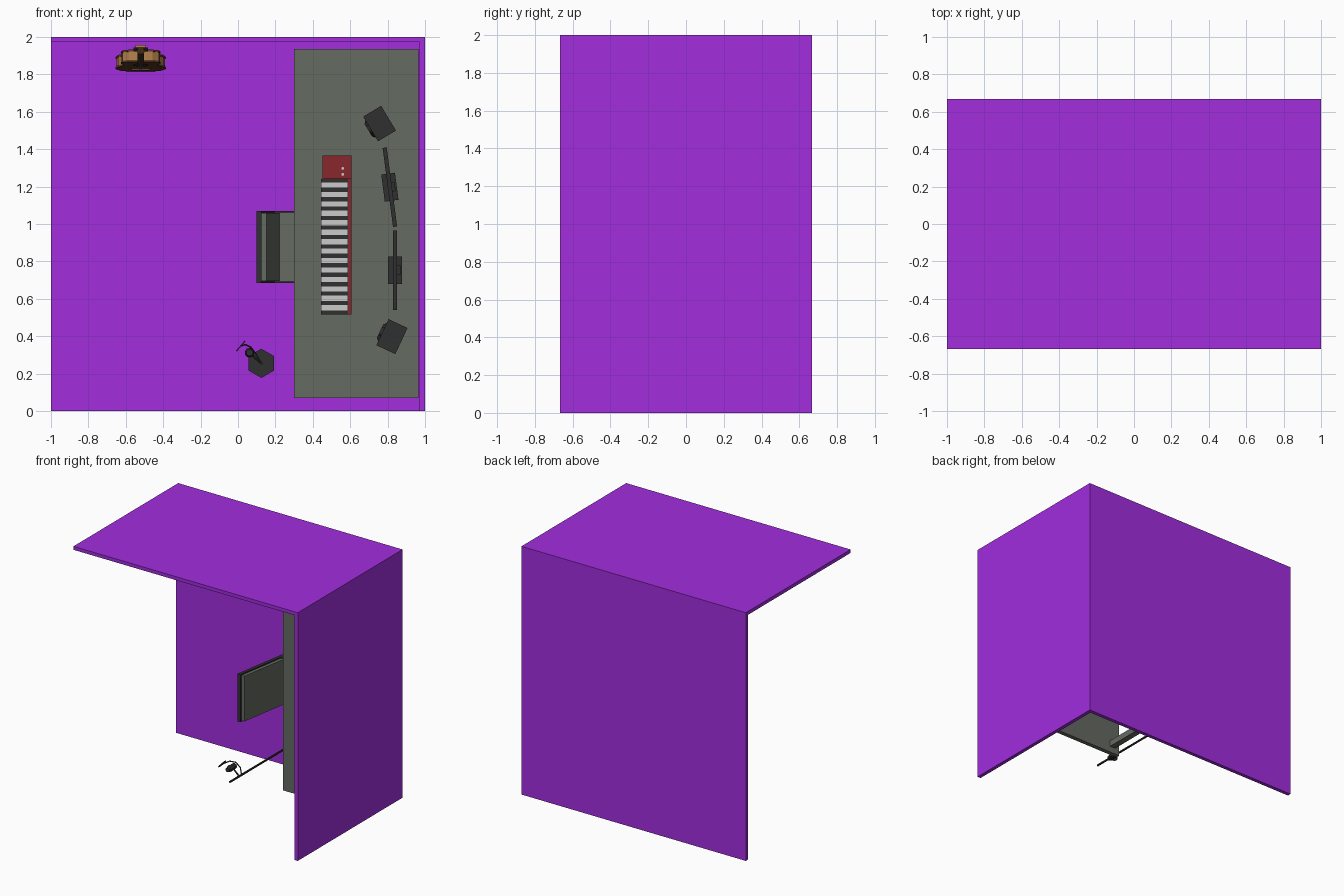
import bpy, bmesh, math
from mathutils import Matrix, Vector

if "Cube" in bpy.data.objects:
    bpy.data.objects.remove(bpy.data.objects["Cube"])

# Built as a z-up room (u, v, height), then tipped so that its floor faces -y
FLOOR = 0.637
TIP = Matrix.Translation((0, FLOOR, 0)) @ Matrix.Rotation(math.pi / 2, 4, 'X')


def mat(name, rgb):
    m = bpy.data.materials.new(name)
    m.diffuse_color = (*rgb, 1)
    m.use_nodes = True
    m.node_tree.nodes["Principled BSDF"].inputs["Base Color"].default_value = m.diffuse_color
    return m


PURPLE = mat("purple", (0.36, 0.026, 0.73))
GREY = mat("warm_grey", (0.13, 0.145, 0.12))
DARK = mat("charcoal", (0.03, 0.03, 0.03))
RED = mat("red", (0.25, 0.02, 0.025))
WHITE = mat("white", (0.55, 0.55, 0.55))
BROWN = mat("dark_wood", (0.11, 0.045, 0.018))
WOOD = mat("wood", (0.42, 0.2, 0.07))


def finish(name, bm, m, frame=Matrix()):
    bmesh.ops.recalc_face_normals(bm, faces=bm.faces)
    bm.transform(TIP @ frame)
    me = bpy.data.meshes.new(name)
    bm.to_mesh(me)
    bm.free()
    ob = bpy.data.objects.new(name, me)
    me.materials.append(m)
    bpy.context.collection.objects.link(ob)
    return ob


def box(name, u, v, h, m, frame=Matrix()):
    bm = bmesh.new()
    bmesh.ops.create_cube(bm, size=1)
    for p in bm.verts:
        p.co = [lo if c < 0 else hi for c, (lo, hi) in zip(p.co, (u, v, h))]
    return finish(name, bm, m, frame)


def extrude(name, pts, vec, m, frame=Matrix()):
    bm = bmesh.new()
    f = bm.faces.new([bm.verts.new(p) for p in pts])
    r = bmesh.ops.extrude_face_region(bm, geom=[f])
    bmesh.ops.translate(bm, vec=vec, verts=[g for g in r['geom'] if isinstance(g, bmesh.types.BMVert)])
    return finish(name, bm, m, frame)


def rod(name, a, b, r, m, frame=Matrix(), sides=8, r2=None):
    a, b = Vector(a), Vector(b)
    bm = bmesh.new()
    bmesh.ops.create_cone(bm, cap_ends=True, segments=sides, radius1=r,
                          radius2=r if r2 is None else r2, depth=(b - a).length)
    rot = (b - a).to_track_quat('Z', 'Y').to_matrix().to_4x4()
    return finish(name, bm, m, frame @ Matrix.Translation((a + b) / 2) @ rot)


def place(u, v, h, deg=0):
    return Matrix.Translation((u, v, h)) @ Matrix.Rotation(math.radians(deg), 4, 'Z')


# Room shell
box("floor", (-1, 1), (0, 2), (-0.03, 0), PURPLE)
box("back_wall", (-1, 1), (1.972, 2), (0, 1.304), PURPLE)
box("side_wall", (0.97, 1), (0, 1.972), (0, 1.304), PURPLE)

# Desk
TOP = 0.49
box("desk_top", (0.3, 0.965), (0.07, 1.935), (TOP - 0.035, TOP), GREY)
for i, u in enumerate((0.34, 0.88)):
    for j, v in enumerate((0.12, 1.84)):
        box(f"desk_leg_{i}{j}", (u, u + 0.05), (v, v + 0.05), (0, TOP - 0.035), GREY)

# Chair
def chair_slab(name, prof, v0, v1, m):
    extrude(name, [(u, v0, h) for u, h in prof], (0, v1 - v0, 0), m)

chair_slab("chair_back_shell", [(0.10, 0.785), (0.125, 0.785), (0.205, 0.3), (0.18, 0.3)], 0.685, 1.07, DARK)
chair_slab("chair_back_cushion", [(0.125, 0.775), (0.153, 0.775), (0.222, 0.36), (0.19, 0.36)], 0.695, 1.06, GREY)
chair_slab("chair_seat", [(0.19, 0.3), (0.5, 0.3), (0.5, 0.36), (0.19, 0.36)], 0.695, 1.06, GREY)
for i, v in enumerate((0.685, 1.06)):
    chair_slab(f"chair_side_rail_{i}", [(0.18, 0.29), (0.5, 0.29), (0.5, 0.365), (0.17, 0.365)], v, v + 0.01, DARK)
    for j, u in enumerate((0.19, 0.47)):
        w = v if i == 0 else v - 0.02
        box(f"chair_leg_{i}{j}", (u, u + 0.03), (w, w + 0.03), (0, 0.3), DARK)

# Keyboard
box("keyboard_body", (0.452, 0.606), (0.515, 1.365), (TOP, TOP + 0.03), RED)
box("keyboard_control_block", (0.452, 0.606), (1.24, 1.365), (TOP + 0.03, TOP + 0.05), RED)
box("keyboard_key_bed", (0.445, 0.588), (0.515, 1.24), (TOP + 0.01, TOP + 0.037), DARK)
for k in range(14):
    v = 0.538 + k * 0.0505
    box(f"key_{k}", (0.443, 0.586), (v, v + 0.028), (TOP + 0.012, TOP + 0.045), WHITE)
for k, v in enumerate((1.265, 1.297)):
    rod(f"knob_{k}", (0.56, v, TOP + 0.05), (0.56, v, TOP + 0.058), 0.008, WHITE)

# Monitors
for n, (u, v, deg) in enumerate(((0.84, 0.752, 0), (0.812, 1.197, 7.5))):
    f = place(u, v, TOP, deg)
    box(f"monitor_{n}_screen", (-0.011, 0.011), (-0.213, 0.213), (0.07, 0.32), DARK, f)
    box(f"monitor_{n}_foot", (-0.037, 0.037), (-0.073, 0.073), (0, 0.012), DARK, f)
    box(f"monitor_{n}_neck", (0.008, 0.028), (-0.025, 0.025), (0.012, 0.18), DARK, f)

# Speakers
for n, (u, v, deg) in enumerate(((0.757, 1.537, 31), (0.823, 0.398, -25))):
    f = place(u, v, TOP, deg)
    box(f"speaker_{n}_cabinet", (-0.056, 0.056), (-0.077, 0.077), (0, 0.22), DARK, f)
    for part, h, r in (("woofer", 0.08, 0.055), ("tweeter", 0.175, 0.028)):
        rod(f"speaker_{n}_{part}", (-0.056, 0, h), (-0.07, 0, h), r, DARK, f, 12, r * 0.7)

# Microphone stand
P = (0.125, 0.255)
rod("mic_stand_base", (*P, 0), (*P, 0.022), 0.078, DARK, sides=6)
rod("mic_stand_pole", (*P, 0.02), (*P, 0.92), 0.008, DARK)
d = Vector((-0.1, 0.085, 0)).normalized()
m0 = Vector((0.062, 0.312, 0.80))
rod("mic_arm", (*P, 0.80), m0, 0.006, DARK)
rod("mic_body", m0 + Vector((0, 0, -0.03)), m0 + Vector((0, 0, 0.025)), 0.022, DARK, sides=10)
rod("mic_head", m0 + Vector((0, 0, 0.025)), m0 + Vector((0, 0, 0.06)), 0.026, DARK, sides=10, r2=0.018)
pf = Vector((0.015, 0.348, 0.86))
rod("pop_filter", pf - d * 0.003, pf + d * 0.003, 0.036, DARK, sides=12)
neck = [Vector(p) for p in ((*P, 0.77), (0.10, 0.30, 0.75), (0.07, 0.34, 0.765), (0.04, 0.355, 0.80), pf)]
for k, (a, b) in enumerate(zip(neck, neck[1:])):
    rod(f"pop_filter_gooseneck_{k}", a, b, 0.0045, DARK, sides=6)

# Guitar leaning on the back wall (half outline mirrored)
LEAN = Matrix.Translation((-0.52, 1.815, 0.01)) @ Matrix.Rotation(math.radians(-8.5), 4, 'X')
half = [(0.06, 0.0), (0.11, 0.03), (0.134, 0.09), (0.125, 0.15), (0.095, 0.2),
        (0.09, 0.235), (0.105, 0.28), (0.1, 0.325), (0.065, 0.35), (0.025, 0.355)]
outline = half + [(-u, h) for u, h in reversed(half)]


def body(name, s, v0, v1, m):
    extrude(name, [(u * s, v0, (h - 0.17) * s + 0.17) for u, h in outline], (0, v1 - v0, 0), m, LEAN)

body("guitar_body", 0.97, 0.004, 0.062, WOOD)
body("guitar_front_rim", 1, 0, 0.01, BROWN)
body("guitar_back_rim", 1, 0.056, 0.066, BROWN)
rod("guitar_sound_hole", (0, -0.002, 0.235), (0, 0.001, 0.235), 0.04, DARK, LEAN, 16)
box("guitar_bridge", (-0.05, 0.05), (-0.01, 0.0), (0.09, 0.11), BROWN, LEAN)
box("guitar_neck", (-0.017, 0.017), (-0.008, 0.018), (0.28, 0.68), BROWN, LEAN)
extrude("guitar_headstock", [(-0.017, -0.004, 0.67), (0.017, -0.004, 0.67), (0.027, 0.012, 0.79), (-0.027, 0.012, 0.79)],
        (0, 0.014, 0), WOOD, LEAN)
for k in range(3):
    h = 0.7 + k * 0.032
    for s in (-1, 1):
        rod(f"guitar_peg_{k}_{s}", (s * 0.015, 0.01, h), (s * 0.038, 0.01, h), 0.006, DARK, LEAN, 6)
for k in range(-2, 3):
    rod(f"guitar_string_{k}", (k * 0.006, -0.011, 0.1), (k * 0.005, -0.01, 0.68), 0.001, WHITE, LEAN, 4)
